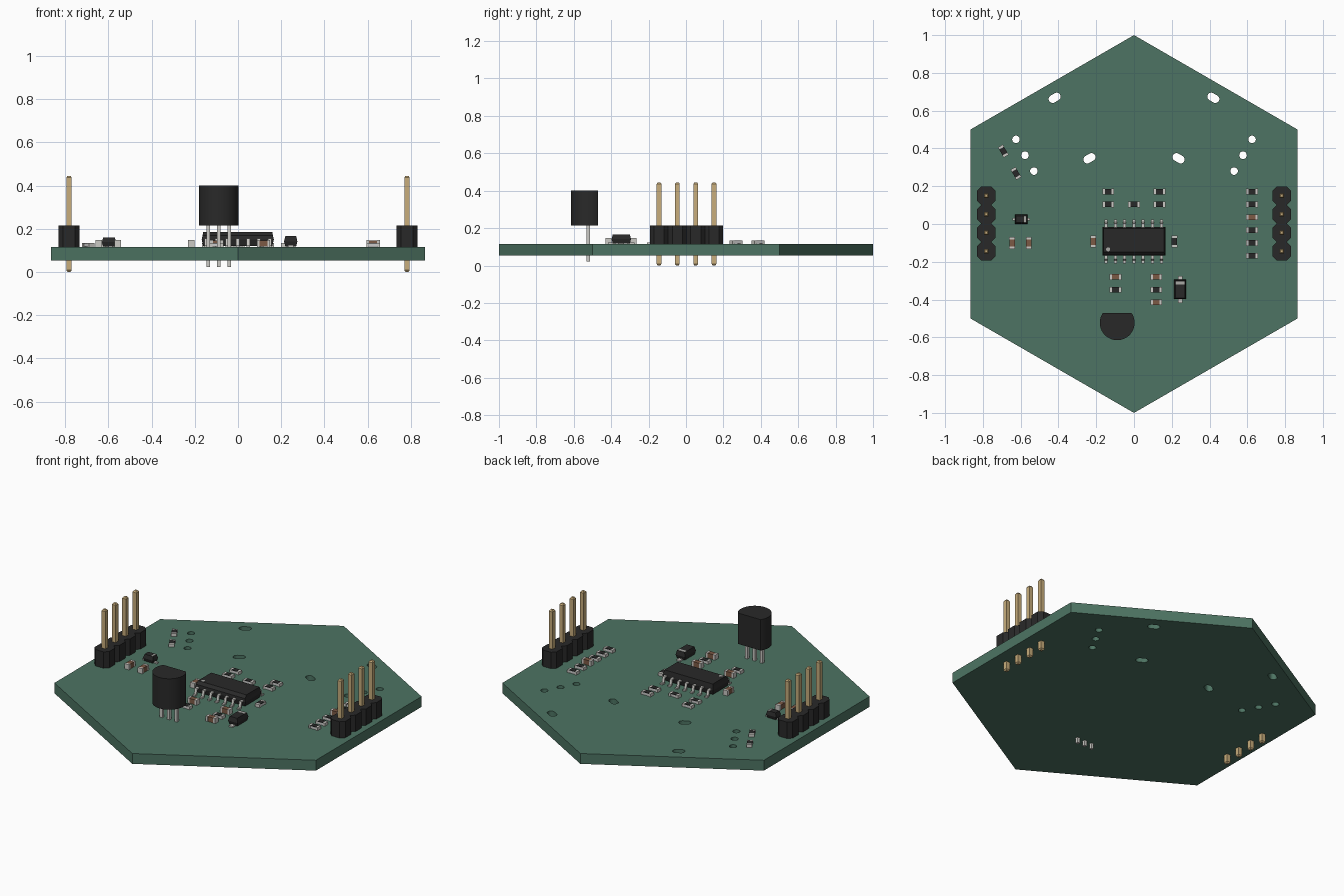
import bpy, bmesh
from math import sin, cos, pi, radians, asin

if "Cube" in bpy.data.objects:
    bpy.data.objects.remove(bpy.data.objects["Cube"])

TOP, BOTTOM = 0.116, 0.054   # board faces


def material(name, r, g, b):
    m = bpy.data.materials.new(name)
    m.diffuse_color = (r, g, b, 1)
    m.use_nodes = True
    m.node_tree.nodes["Principled BSDF"].inputs["Base Color"].default_value = m.diffuse_color
    return m


GREEN = material("board_green", 0.075, 0.175, 0.125)
BLACK = material("black_plastic", 0.022, 0.022, 0.022)
GOLD = material("gold", 0.58, 0.42, 0.2)
METAL = material("tinned_metal", 0.6, 0.59, 0.56)
BROWN = material("capacitor_brown", 0.2, 0.1, 0.06)
WHITE = material("ceramic", 0.8, 0.8, 0.78)
GREY = material("marking_grey", 0.4, 0.4, 0.38)


def loft(name, rings, mat, loc=(0, 0, 0), rot=0, smooth=False):
    """Closed solid through a list of equal-length point rings."""
    bm = bmesh.new()
    vs = [[bm.verts.new(p) for p in ring] for ring in rings]
    n = len(rings[0])
    for a, b in zip(vs, vs[1:]):
        for i in range(n):
            j = (i + 1) % n
            bm.faces.new((a[i], a[j], b[j], b[i]))
    bm.faces.new(vs[0])
    bm.faces.new(vs[-1])
    bmesh.ops.recalc_face_normals(bm, faces=bm.faces)
    me = bpy.data.meshes.new(name)
    bm.to_mesh(me)
    bm.free()
    me.materials.append(mat)
    ob = bpy.data.objects.new(name, me)
    ob.location = loc
    ob.rotation_euler.z = rot
    bpy.context.collection.objects.link(ob)
    if smooth:
        bpy.ops.object.select_all(action='DESELECT')
        bpy.context.view_layer.objects.active = ob
        ob.select_set(True)
        bpy.ops.object.shade_smooth_by_angle(angle=radians(35))
    return ob


def rect(x0, x1, y0, y1, z):
    return [(x0, y0, z), (x1, y0, z), (x1, y1, z), (x0, y1, z)]


def box(name, x0, x1, y0, y1, z0, z1, mat, loc=(0, 0, 0), rot=0):
    return loft(name, [rect(x0, x1, y0, y1, z0), rect(x0, x1, y0, y1, z1)], mat, loc, rot)


def prism(name, outline, z0, z1, mat, loc=(0, 0, 0), smooth=False):
    return loft(name, [[(x, y, z) for x, y in outline] for z in (z0, z1)], mat, loc, 0, smooth)


def pin(name, x, y, w, z0, z1, tip, mat):
    """Square pin with tapered ends."""
    t = w * 0.55
    rings = [(t, z0), (w, z0 + tip), (w, z1 - tip), (t, z1)]
    loft(name, [rect(-h, h, -h, h, z) for h, z in rings], mat, (x, y, 0))


def bent_lead(name, path, w, mat, loc, rot):
    """Strip bent along (distance, z) points, running out along +y."""
    t = 0.008
    rings = []
    for i, (d, z) in enumerate(path):
        o = t if i in (2, 3) and len(path) == 4 else 0
        o = t * 0.7 if 0 < i < len(path) - 1 else 0
        rings.append([(-w, d, z), (w, d, z), (w, d + o, z + t), (-w, d + o, z + t)])
    loft(name, rings, mat, loc, rot)


# Board: hexagon with round holes and angled slots
curve = bpy.data.curves.new("board", 'CURVE')
curve.dimensions, curve.fill_mode = '2D', 'BOTH'
curve.extrude = (TOP - BOTTOM) / 2


def outline(pts):
    s = curve.splines.new('POLY')
    s.points.add(len(pts) - 1)
    for p, (x, y) in zip(s.points, pts):
        p.co = (x, y, 0, 1)
    s.use_cyclic_u, s.use_smooth = True, False


def slot(cx, cy, r, half, ang):
    pts = []
    for i in range(20):
        a = -pi / 2 + pi * (i % 10) / 9 + (pi if i >= 10 else 0)
        x, y = r * cos(a) + (half if i < 10 else -half), r * sin(a)
        pts.append((cx + x * cos(ang) - y * sin(ang), cy + x * sin(ang) + y * cos(ang)))
    return pts


outline([(cos(radians(90 + 60 * i)), sin(radians(90 + 60 * i))) for i in range(6)])
for s in (-1, 1):
    for x, y in ((0.625, 0.448), (0.577, 0.364), (0.53, 0.28)):
        outline([(s * x + 0.02 * cos(i * pi / 10), y + 0.02 * sin(i * pi / 10)) for i in range(20)])
    for x, y in ((0.42, 0.668), (0.236, 0.348)):
        outline(slot(s * x, y, 0.021, 0.013, -s * pi / 6))
board = bpy.data.objects.new("board", curve)
board.location.z = (TOP + BOTTOM) / 2
curve.materials.append(GREEN)
bpy.context.collection.objects.link(board)
bpy.context.view_layer.objects.active = board
board.select_set(True)
bpy.ops.object.convert(target='MESH')

# Pin headers on both sides
P, C = 0.049, 0.022
cell = [(-P + C, -P), (P - C, -P), (P, -P + C), (P, P - C),
        (P - C, P), (-P + C, P), (-P, P - C), (-P, -P + C)]
for side in (-1, 1):
    for i in range(4):
        y = 0.003 + (i - 1.5) * 2 * P
        prism("header_block", cell, TOP, TOP + 0.098, BLACK, (side * 0.782, y, 0))
        pin("header_pin", side * 0.782, y, 0.0125, 0, 0.445, 0.008, GOLD)

# Round transistor with one flat side, on three legs
R, FLAT = 0.092, 0.053
a0 = pi - asin(FLAT / R)
sweep = pi + 2 * asin(FLAT / R)
shape = [(R * cos(a0 + sweep * i / 36), R * sin(a0 + sweep * i / 36)) for i in range(37)]
prism("transistor_body", shape, 0.215, 0.4, BLACK, (-0.089, -0.523, 0), True)
for i in (-1, 0, 1):
    box("transistor_leg", -0.0085, 0.0085, -0.0085, 0.0085, 0.022, 0.22, METAL,
        (-0.089 + i * 0.049, -0.523, 0))

# Fourteen-lead chip
ic = (-0.001, -0.092, TOP)
loft("chip_body", [rect(-0.16, 0.16, -0.068, 0.068, 0.005),
                   rect(-0.167, 0.167, -0.075, 0.075, 0.034),
                   rect(-0.163, 0.163, -0.072, 0.072, 0.052),
                   rect(-0.16, 0.16, -0.056, 0.069, 0.068)], BLACK, ic)
for side in (0, 1):
    for i in range(7):
        bent_lead("chip_lead", [(0.07, 0.032), (0.088, 0.032), (0.096, 0), (0.116, 0)], 0.008, METAL,
                  (ic[0] + (i - 3) * 0.049, ic[1], TOP), side * pi)
prism("chip_dot", [(0.011 * cos(i * pi / 8), 0.011 * sin(i * pi / 8)) for i in range(16)],
      0.06, 0.0688, GREY, (ic[0] - 0.136, ic[1] - 0.042, TOP))


# Small two-ended chips
def small_chip(kind, x, y, deg=0):
    loc, rot = (x, y, TOP), radians(deg)
    L, W, T = 0.031, 0.0155, 0.013
    h = 0.018 if kind == "resistor" else 0.031
    for s in (-1, 1):
        xs = sorted((s * L, s * (L - T)))
        box(kind + "_terminal", xs[0], xs[1], -W, W, 0, h, METAL, loc, rot)
    m = L - T
    if kind == "resistor":
        box("resistor_body", -m, m, -W + 0.001, W - 0.001, 0.001, h - 0.003, WHITE, loc, rot)
        box("resistor_film", -m, m, -W + 0.001, W - 0.001, h - 0.003, h + 0.0005, BLACK, loc, rot)
    else:
        box("capacitor_body", -m, m, -W + 0.001, W - 0.001, 0.001, h - 0.001, BROWN, loc, rot)


for x, y in ((-0.136, 0.172), (-0.136, 0.104), (0, 0.104), (0.135, 0.172), (0.135, 0.104),
             (-0.098, -0.348), (0.118, -0.348)):
    small_chip("resistor", x, y)
for i in range(6):
    small_chip("capacitor" if i == 2 else "resistor", 0.625, 0.172 - i * 0.068)
for x, y in ((-0.098, -0.28), (0.118, -0.28), (0.118, -0.414)):
    small_chip("capacitor", x, y)
for x in (-0.645, -0.557, -0.216):
    small_chip("capacitor", x, -0.101 if x < -0.5 else -0.093, 90)
small_chip("resistor", 0.214, -0.093, 90)
small_chip("resistor", -0.692, 0.386, -60)
small_chip("resistor", -0.625, 0.268, -60)


# Moulded diodes, cathode band towards local +x
def diode(x, y, L, W, h, reach, lead, deg):
    loc, rot = (x, y, TOP), radians(deg)
    t = 0.006
    loft("diode_body", [rect(-L + t, L - t, -W + t, W - t, 0.003),
                        rect(-L, L, -W, W, h * 0.5),
                        rect(-L + t, L - t, -W + t, W - t, h)], BLACK, loc, rot)
    box("diode_band", L * 0.48, L * 0.82, -W + t, W - t, h - 0.004, h + 0.0006, GREY, loc, rot)
    for s in (-1, 1):
        xs = sorted((s * (L - 0.02), s * reach))
        box("diode_terminal", xs[0], xs[1], -lead, lead, 0, 0.008, METAL, loc, rot)


diode(0.244, -0.346, 0.052, 0.031, 0.05, 0.071, 0.012, 90)
diode(-0.597, 0.025, 0.033, 0.024, 0.044, 0.047, 0.007, 0)
